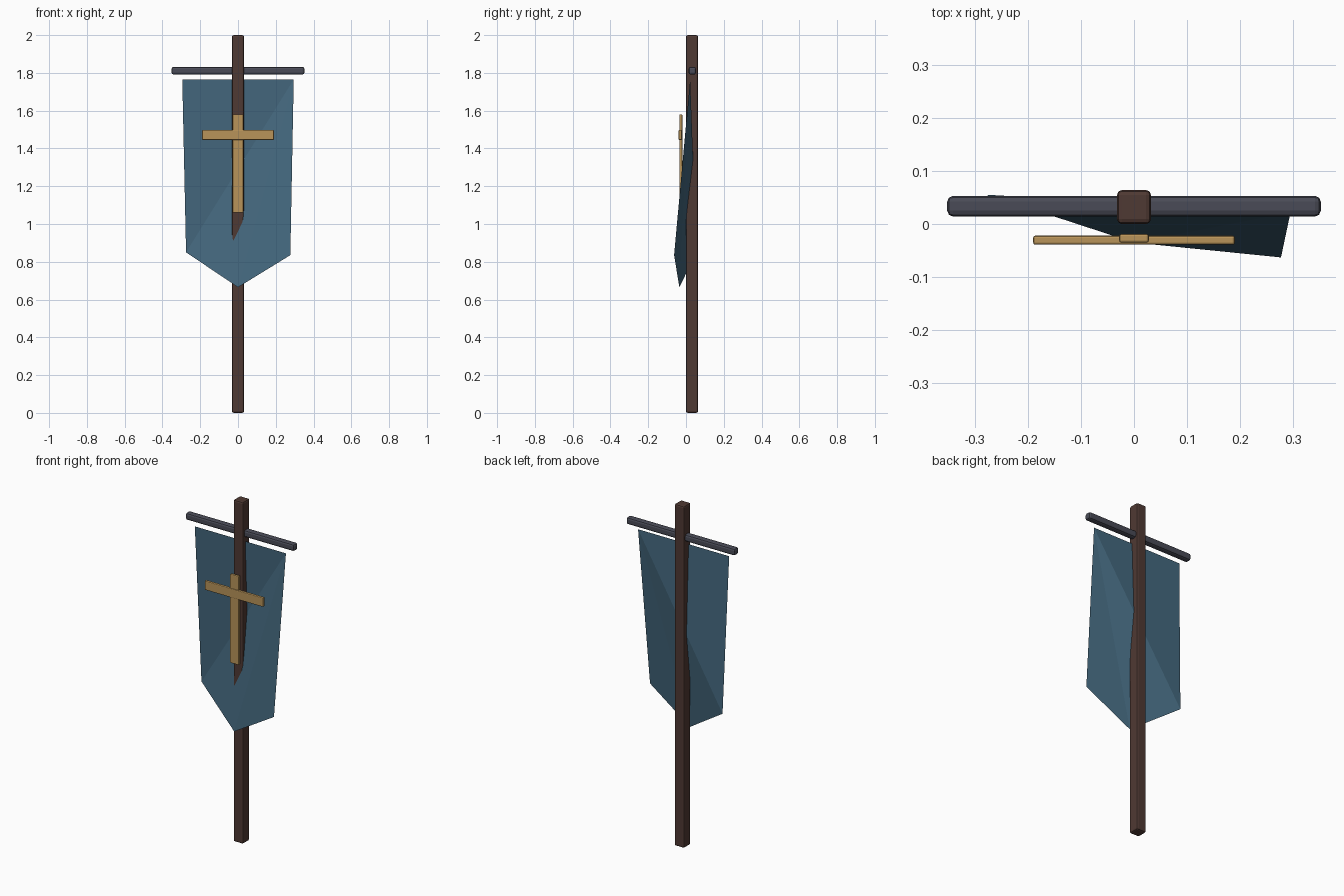
import bpy

if "Cube" in bpy.data.objects:
    bpy.data.objects.remove(bpy.data.objects["Cube"], do_unlink=True)


def material(name, rgb):
    mat = bpy.data.materials.new(name)
    mat.use_nodes = True
    mat.diffuse_color = (*rgb, 1)
    mat.node_tree.nodes["Principled BSDF"].inputs["Base Color"].default_value = (*rgb, 1)
    return mat


wood = material("dark wood", (0.078, 0.041, 0.033))
iron = material("grey iron", (0.068, 0.071, 0.095))
cloth = material("blue cloth", (0.058, 0.138, 0.209))
gold = material("dull gold", (0.485, 0.296, 0.100))


def beveled_box(name, low, high, bevel, mat):
    """Box between two corners with softened edges."""
    centre = [(a + b) / 2 for a, b in zip(low, high)]
    bpy.ops.mesh.primitive_cube_add(size=1, location=centre)
    obj = bpy.context.object
    obj.name = name
    obj.scale = [b - a for a, b in zip(low, high)]
    bpy.ops.object.transform_apply(location=False, rotation=False, scale=True)
    mod = obj.modifiers.new("soft edges", "BEVEL")
    mod.width = bevel
    mod.segments = 2
    obj.data.materials.append(mat)
    return obj


# Pole and the bar the cloth hangs from
beveled_box("pole", (-0.032, 0, 0), (0.032, 0.064, 2), 0.009, wood)
beveled_box("crossbar", (-0.352, 0.014, 1.791), (0.352, 0.053, 1.832), 0.011, iron)

# Cross emblem in front of the cloth
beveled_box("emblem_upright", (-0.028, -0.035, 1.06), (0.028, -0.019, 1.58), 0.004, gold)
beveled_box("emblem_arm", (-0.19, -0.039, 1.445), (0.19, -0.022, 1.498), 0.004, gold)

# Pointed cloth sheet, twisted so one lower corner swings forward
corners = [
    (-0.295, 0.022, 1.765),  # top right
    (0.295, 0.022, 1.765),   # top left
    (0.277, -0.063, 0.835),  # lower left
    (0, -0.035, 0.665),      # point
    (-0.275, 0.055, 0.85),   # lower right
]
mesh = bpy.data.meshes.new("banner_cloth")
mesh.from_pydata(corners, [], [(0, 4, 1), (4, 3, 1), (3, 2, 1)])
mesh.materials.append(cloth)
banner = bpy.data.objects.new("banner_cloth", mesh)
bpy.context.collection.objects.link(banner)
